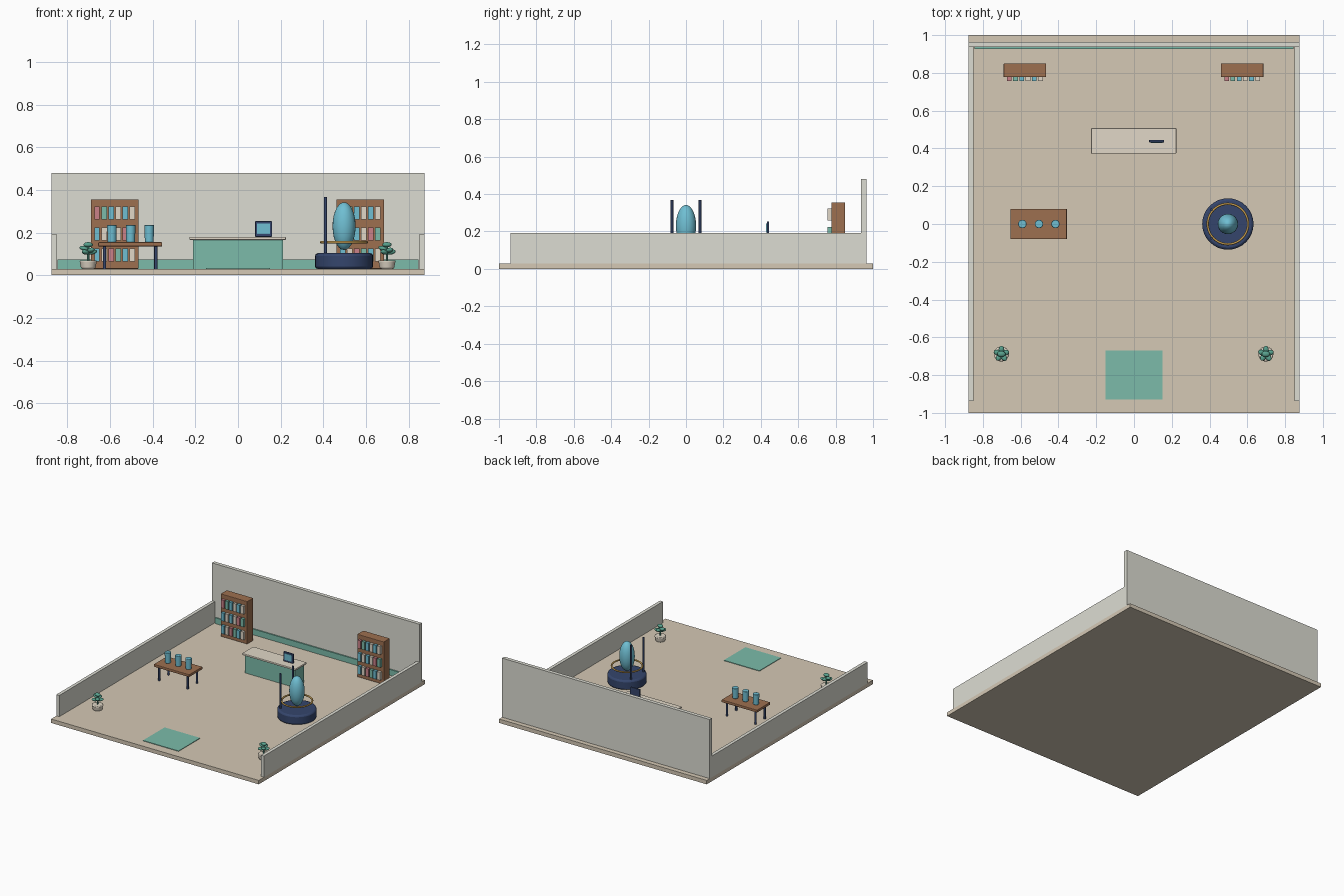
import bpy, math

if "Cube" in bpy.data.objects:
    bpy.data.objects.remove(bpy.data.objects["Cube"])

def mat(name, r, g, b):
    m = bpy.data.materials.new(name)
    m.diffuse_color = (r, g, b, 1)
    m.use_nodes = True
    m.node_tree.nodes["Principled BSDF"].inputs["Base Color"].default_value = m.diffuse_color
    return m

FLOOR = mat("beige", .66, .58, .46)
WALL = mat("off_white", .72, .72, .65)
TEAL = mat("teal", .20, .50, .40)
LEAF = mat("leaf_green", .10, .36, .27)
WOOD = mat("wood", .34, .16, .08)
NAVY = mat("navy", .035, .06, .15)
BLUE = mat("sky_blue", .16, .52, .65)
GOLD = mat("gold", .55, .33, .08)
CREAM = mat("cream", .75, .68, .57)
PINK = mat("pink", .60, .22, .25)

def finish(name, m, bevel=0, smooth=False):
    o = bpy.context.object
    o.name = name
    o.data.materials.append(m)
    bpy.ops.object.transform_apply(location=False, rotation=False, scale=True)
    if bevel:
        b = o.modifiers.new("bevel", 'BEVEL')
        b.width, b.segments, b.limit_method = bevel, 2, 'ANGLE'
    if smooth:
        bpy.ops.object.shade_smooth_by_angle(angle=math.radians(40))
    return o

def box(name, x0, x1, y0, y1, z0, z1, m, bevel=0):
    bpy.ops.mesh.primitive_cube_add(size=1, location=((x0+x1)/2, (y0+y1)/2, (z0+z1)/2))
    bpy.context.object.scale = (x1-x0, y1-y0, z1-z0)
    return finish(name, m, bevel)

def cyl(name, x, y, z0, z1, r, m, r2=None, sides=24, bevel=0):
    bpy.ops.mesh.primitive_cone_add(vertices=sides, radius1=r, radius2=r if r2 is None else r2,
                                    depth=z1-z0, location=(x, y, (z0+z1)/2))
    return finish(name, m, bevel, True)

def ball(name, loc, size, m, rot=(0, 0, 0)):
    bpy.ops.mesh.primitive_uv_sphere_add(segments=24, ring_count=14, radius=1, location=loc, rotation=rot)
    bpy.context.object.scale = size
    return finish(name, m, 0, True)

# room shell
box("floor", -.875, .875, -1, 1, 0, .03, FLOOR)
box("back_wall", -.875, .875, .936, .964, .03, .48, WALL)
box("wall_stripe", -.845, .845, .927, .936, .03, .074, TEAL)
for s, side in ((-1, "left"), (1, "right")):
    a, b = sorted((s*.85, s*.875))
    box(side + "_wall", a, b, -.937, .936, .03, .192, WALL)
box("entrance_mat", -.15, .15, -.93, -.67, .03, .034, TEAL)

# bookcases with three rows of books
for side, cx in (("left", -.578), ("right", .573)):
    box(side + "_bookcase", cx-.112, cx+.112, .777, .85, .03, .355, WOOD, .003)
    for row in range(3):
        for i in range(6):
            x = cx + (i-2.5)*.033
            z = .064 + row*.098
            c = (BLUE, CREAM, PINK, TEAL, BLUE, CREAM)[(i+row*4) % 6]
            box(side + "_book", x-.0125, x+.0125, .757, .777, z, z+.062, c)

# reception desk and screen
box("desk_body", -.21, .21, .385, .495, .03, .166, TEAL)
box("desk_top", -.227, .224, .373, .507, .166, .18, CREAM, .003)
box("monitor", .08, .16, .432, .445, .18, .253, NAVY, .003)
box("monitor_screen", .09, .15, .429, .433, .194, .243, BLUE)

# display table with vessels
box("table_top", -.655, -.355, -.08, .08, .135, .155, WOOD, .004)
for x in (-.625, -.385):
    for y in (-.055, .055):
        cyl("table_leg", x, y, .03, .135, .0075, NAVY, sides=12)
for x in (-.591, -.503, -.416):
    cyl("vessel", x, 0, .155, .235, .0205, BLUE, r2=.0225, bevel=.003)

# round pedestal with exhibit
cyl("pedestal", .497, 0, .03, .103, .136, NAVY, sides=32, bevel=.012)
bpy.ops.mesh.primitive_torus_add(location=(.497, 0, .155), major_radius=.107, minor_radius=.006,
                                 major_segments=40, minor_segments=10)
finish("guard_ring", GOLD, 0, True)
ball("exhibit", (.497, 0, .23), (.054, .054, .112), BLUE)
for y in (-.075, .075):
    cyl("pedestal_rod", .41, y, .095, .367, .007, NAVY, sides=12)

# potted plants
for x in (-.702, .698):
    y = -.688
    cyl("pot", x, y, .03, .07, .033, CREAM, r2=.041, bevel=.006)
    cyl("stem", x, y, .065, .14, .005, LEAF, sides=8)
    for i in range(5):
        a = i*math.tau/5 + .3
        ball("leaf", (x+.021*math.cos(a), y+.021*math.sin(a), .108+.009*(i % 3)),
             (.022, .015, .011), LEAF, (0, -.25, a))
    ball("top_leaf", (x, y, .143), (.022, .016, .012), LEAF)
